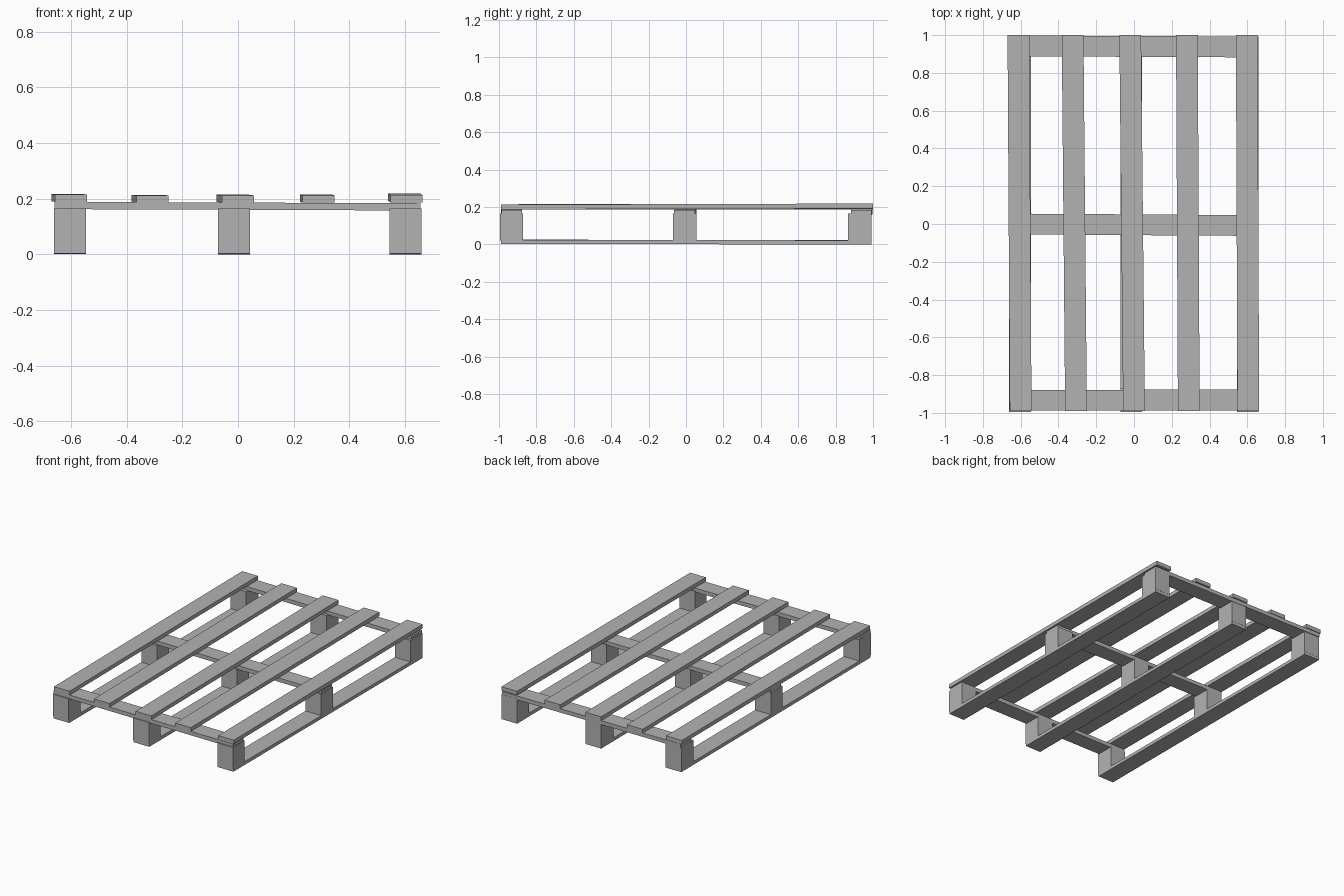
import bpy
import bmesh
from mathutils import Vector

cube = bpy.data.objects.get("Cube")
if cube:
    bpy.data.objects.remove(cube, do_unlink=True)

grey = bpy.data.materials.new("weathered grey wood")
grey.use_nodes = True
colour = (0.45, 0.45, 0.45, 1)
grey.diffuse_color = colour
grey.node_tree.nodes["Principled BSDF"].inputs["Base Color"].default_value = colour


def plank(name, start, end, width, height):
    """Squared timber between two end centres, its ends cut square to the axes."""
    start, end = Vector(start), Vector(end)
    run = end - start
    across = Vector((1, 0, 0)) if abs(run.y) > abs(run.x) else Vector((0, 1, 0))
    bm = bmesh.new()
    rings = []
    for centre in (start, end):
        rings.append([bm.verts.new(centre + across * (sx * width / 2) + Vector((0, 0, sz * height / 2)))
                      for sx, sz in ((-1, -1), (1, -1), (1, 1), (-1, 1))])
    a, b = rings
    bm.faces.new(a)
    bm.faces.new(b[::-1])
    for i in range(4):
        j = (i + 1) % 4
        bm.faces.new((a[i], b[i], b[j], a[j]))
    bmesh.ops.recalc_face_normals(bm, faces=bm.faces)
    mesh = bpy.data.meshes.new(name)
    bm.to_mesh(mesh)
    bm.free()
    mesh.materials.append(grey)
    obj = bpy.data.objects.new(name, mesh)
    bpy.context.collection.objects.link(obj)
    return obj


# Top deck boards, each slightly askew: front x, back x, front z, back z
deck = {
    "right_outer": (-0.60, -0.612, 0.202, 0.204),
    "right_inner": (-0.307, -0.325, 0.199, 0.201),
    "middle": (0.0, -0.02, 0.199, 0.202),
    "left_inner": (0.29, 0.28, 0.199, 0.202),
    "left_outer": (0.605, 0.597, 0.200, 0.206),
}
for side, (x0, x1, z0, z1) in deck.items():
    plank(side + "_deck_board", (x0, -0.99, z0), (x1, 1.0, z1), 0.115, 0.026)

# Cross boards under the deck
rows = {"front": (-0.933, -0.932), "centre": (0.0, -0.008), "back": (0.943, 0.937)}
for row, (y0, y1) in rows.items():
    plank(row + "_cross_board", (-0.66, y0, 0.176), (0.655, y1, 0.171), 0.11, 0.026)

# Runners on the ground and the blocks that stand on them
runners = {"right": (-0.603, 0.012), "middle": (-0.015, 0.011), "left": (0.602, 0.011)}
blocks = {"front": (-0.995, -0.872), "centre": (-0.07, 0.055), "back": (0.865, 0.993)}
for side, (x, z) in runners.items():
    plank(side + "_runner", (x, -0.99, z + 0.003), (x, 0.992, z), 0.115, 0.022)
    for row, (y0, y1) in blocks.items():
        plank(f"{row}_{side}_block", (x, y0, 0.093), (x, y1, 0.093), 0.115, 0.145)
